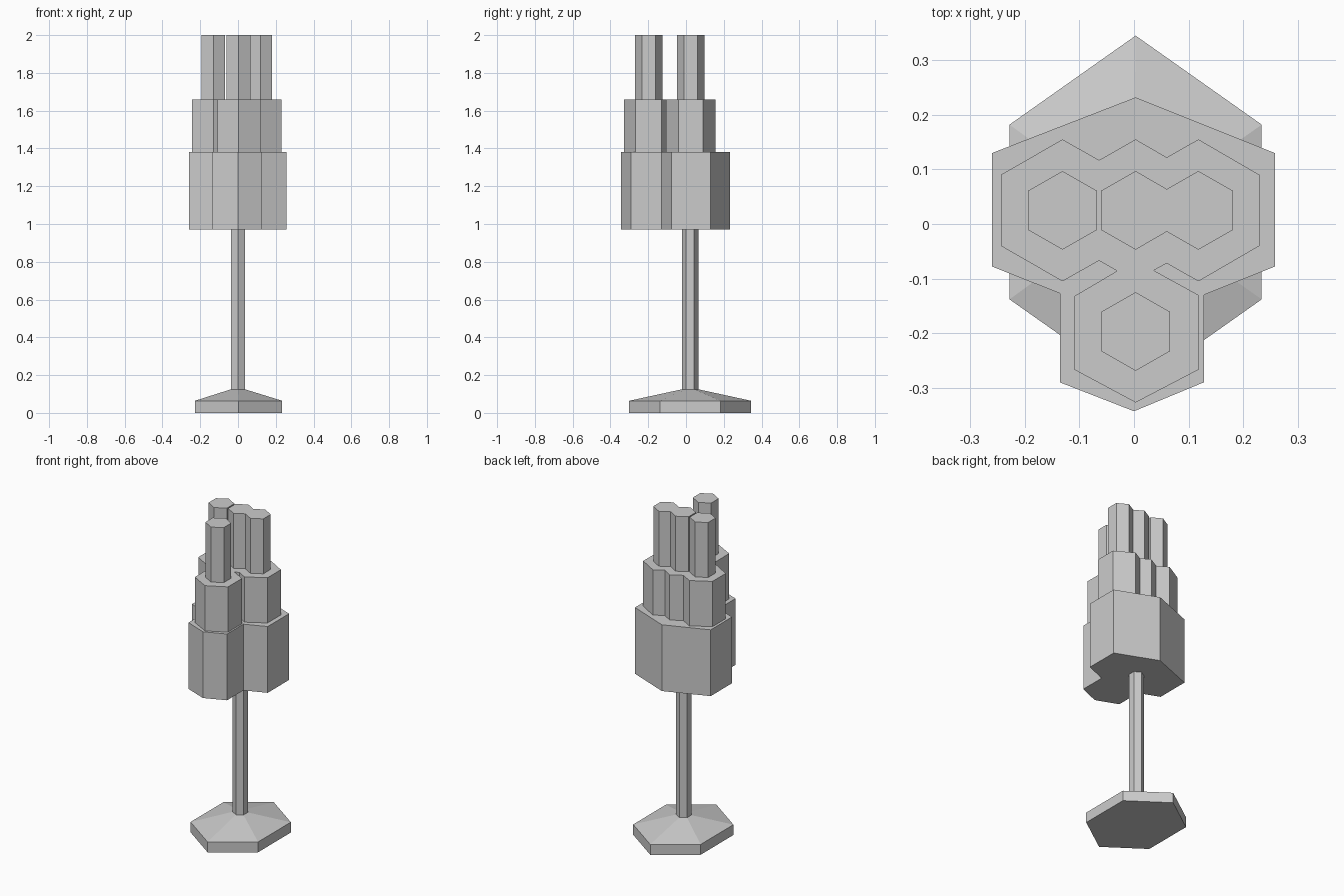
import bpy

if "Cube" in bpy.data.objects:
    bpy.data.objects.remove(bpy.data.objects["Cube"])


def hexagon(cx, cy, hx, ry, side):
    """Pointy-top hexagon: half width hx, tip radius ry, half side-edge length."""
    return [(cx, cy - ry), (cx + hx, cy - side), (cx + hx, cy + side),
            (cx, cy + ry), (cx - hx, cy + side), (cx - hx, cy - side)]


def loft(name, rings):
    """Stack (outline, z) rings, outlines counter-clockwise, and cap both ends."""
    n = len(rings[0][0])
    verts = [(x, y, z) for outline, z in rings for x, y in outline]
    faces = [tuple(reversed(range(n))),
             tuple(range(n * (len(rings) - 1), n * len(rings)))]
    for r in range(len(rings) - 1):
        for i in range(n):
            j = (i + 1) % n
            faces.append((r * n + i, r * n + j, (r + 1) * n + j, (r + 1) * n + i))
    mesh = bpy.data.meshes.new(name)
    mesh.from_pydata(verts, [], faces)
    obj = bpy.data.objects.new(name, mesh)
    bpy.context.collection.objects.link(obj)
    return obj


# Foot with sloped top, running into a hexagonal pole
foot = hexagon(0.003, 0.022, 0.231, 0.323, 0.16)
pole = hexagon(0.0, 0.022, 0.037, 0.043, 0.021)
loft("base", [(foot, 0), (foot, 0.064), (pole, 0.125)])
loft("pole", [(pole, 0.125), (pole, 0.97)])

# Wide lower cluster
lower = [(0.0, -0.343), (0.128, -0.29), (0.128, -0.13), (0.258, -0.078),
         (0.258, 0.13), (0.003, 0.232), (-0.26, 0.13), (-0.26, -0.078),
         (-0.136, -0.127), (-0.136, -0.29)]
loft("lower_cluster", [(lower, 0.97), (lower, 1.38)])

# Middle cluster: the merged outline of four hexagonal columns
middle = [(0.003, -0.327), (0.118, -0.267), (0.118, -0.13), (0.036, -0.085),
          (0.06, -0.072), (0.118, -0.105), (0.23, -0.04), (0.23, 0.09),
          (0.118, 0.155), (0.06, 0.122), (0.003, 0.155), (-0.064, 0.117),
          (-0.131, 0.155), (-0.244, 0.09), (-0.244, -0.04), (-0.131, -0.105),
          (-0.064, -0.067), (-0.031, -0.086), (-0.109, -0.132), (-0.109, -0.267)]
loft("middle_cluster", [(middle, 1.38), (middle, 1.66)])

# Upper columns: two single, plus a merged pair
for name, cx, cy in (("left_column", -0.131, 0.025), ("front_column", 0.003, -0.197)):
    column = hexagon(cx, cy, 0.063, 0.072, 0.036)
    loft(name, [(column, 1.66), (column, 2.0)])
pair = [(0.003, -0.047), (0.06, -0.014), (0.118, -0.047), (0.181, -0.011),
        (0.181, 0.061), (0.118, 0.097), (0.06, 0.064), (0.003, 0.097),
        (-0.06, 0.061), (-0.06, -0.011)]
loft("paired_columns", [(pair, 1.66), (pair, 2.0)])
